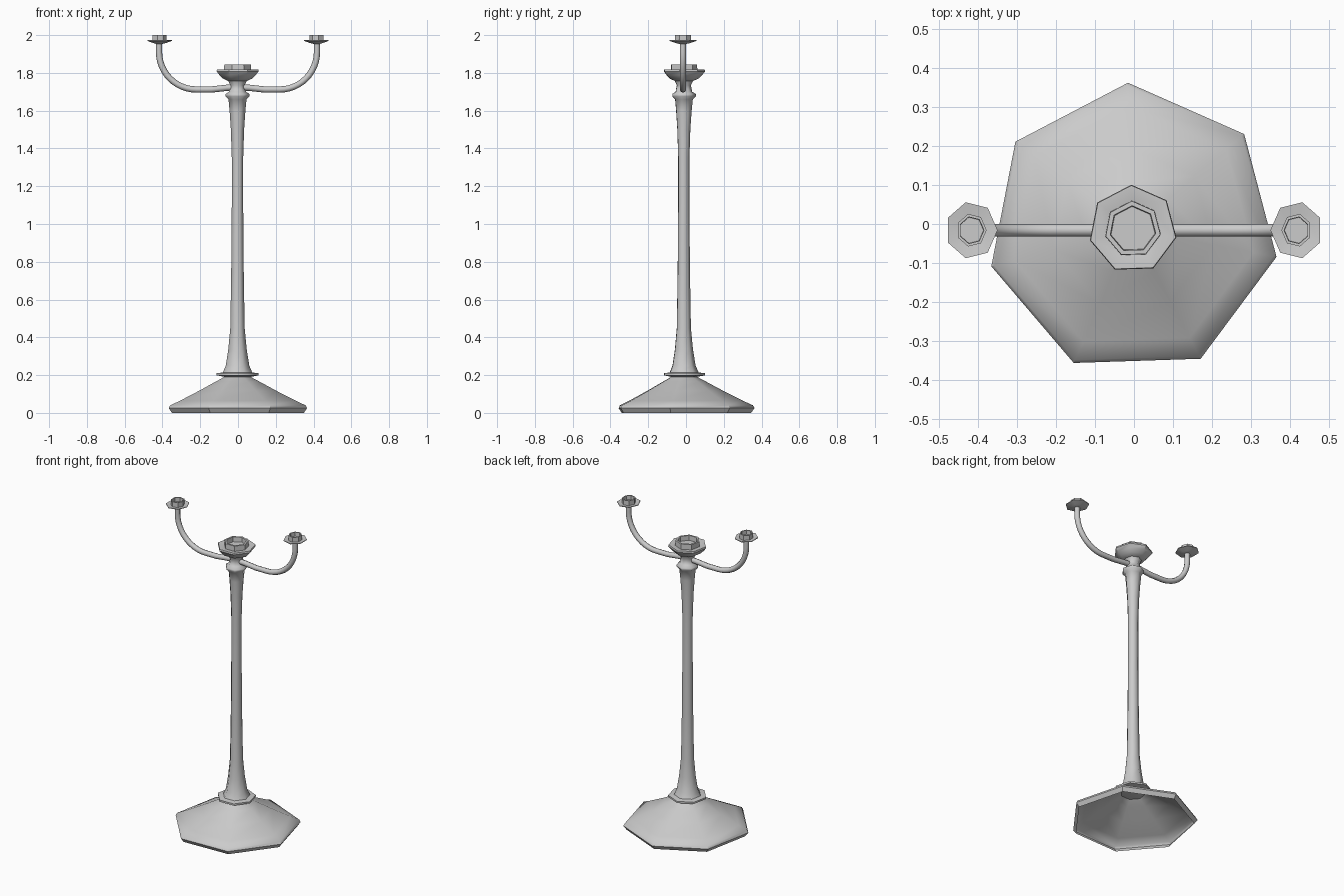
import bpy, bmesh, math

if "Cube" in bpy.data.objects:
    bpy.data.objects.remove(bpy.data.objects["Cube"])

SIDES = 7
CX, CY = -0.003, -0.013      # column axis
ARM_Y = -0.016               # arm plane


def lathe(name, profile, centre, start_deg, angle, stretch_y=1.0, cap_start=False, cap_end=False):
    """Seven-sided turned part from (radius, z) points."""
    bm = bmesh.new()
    rings = []
    for r, z in profile:
        ring = []
        for i in range(SIDES):
            a = math.radians(start_deg) + math.tau * i / SIDES
            ring.append(bm.verts.new((centre[0] + r * math.cos(a),
                                      centre[1] + r * stretch_y * math.sin(a), z)))
        rings.append(ring)
    for lo, hi in zip(rings, rings[1:]):
        for i in range(SIDES):
            j = (i + 1) % SIDES
            bm.faces.new((lo[i], lo[j], hi[j], hi[i]))
    if cap_start:
        bm.faces.new(rings[0][::-1])
    if cap_end:
        bm.faces.new(rings[-1])
    mesh = bpy.data.meshes.new(name)
    bm.to_mesh(mesh)
    bm.free()
    ob = bpy.data.objects.new(name, mesh)
    bpy.context.collection.objects.link(ob)
    bpy.ops.object.select_all(action='DESELECT')
    ob.select_set(True)
    bpy.context.view_layer.objects.active = ob
    bpy.ops.object.shade_smooth_by_angle(angle=math.radians(angle))
    return ob


# Hollow foot, open underneath
lathe("foot", [(0.358, 0.0), (0.376, 0.025), (0.368, 0.04), (0.315, 0.064), (0.21, 0.117),
               (0.12, 0.165), (0.085, 0.183), (0.065, 0.197)], (CX, CY), 91.9, 40)

# Column with collar at the bottom and ring at the top
lathe("column", [(0.068, 0.19), (0.114, 0.199), (0.114, 0.21), (0.08, 0.214), (0.064, 0.25),
                 (0.05, 0.336), (0.039, 0.45), (0.034, 0.75), (0.031, 1.1), (0.031, 1.35),
                 (0.036, 1.5), (0.043, 1.6), (0.049, 1.66), (0.065, 1.676), (0.065, 1.688),
                 (0.046, 1.7), (0.039, 1.735), (0.052, 1.76)],
      (CX, CY), 91.9, 55, cap_start=True, cap_end=True)

# Central cup with candle socket
lathe("centre_cup", [(0.05, 1.757), (0.08, 1.77), (0.098, 1.788), (0.114, 1.808), (0.112, 1.818),
                     (0.106, 1.818), (0.073, 1.812), (0.072, 1.845), (0.06, 1.845), (0.058, 1.815)],
      (CX, CY), 91.9, 40, cap_start=True, cap_end=True)

# Two curved arms with small cups
for s, side in ((-1, "left"), (1, "right")):
    path = [(0.0, 1.724), (0.06, 1.721), (0.14, 1.712)]
    for i in range(13):
        a = math.pi / 2 * i / 12
        path.append((0.22 + 0.198 * math.sin(a), 1.91 - 0.198 * math.cos(a)))
    path.append((0.418, 1.963))
    curve = bpy.data.curves.new(side + "_arm", 'CURVE')
    curve.dimensions = '3D'
    curve.bevel_depth = 0.0165
    curve.bevel_resolution = 2
    spline = curve.splines.new('POLY')
    spline.points.add(len(path) - 1)
    for p, (x, z) in zip(spline.points, path):
        p.co = (s * x, ARM_Y, z, 1)
    bpy.context.collection.objects.link(bpy.data.objects.new(side + "_arm", curve))

    lathe(side + "_cup", [(0.016, 1.953), (0.036, 1.958), (0.067, 1.969), (0.067, 1.973),
                          (0.039, 1.969), (0.039, 2.0), (0.032, 2.0), (0.031, 1.975)],
          (s * 0.4175, ARM_Y), 0 if s < 0 else 180, 40, 1.1, cap_start=True, cap_end=True)
